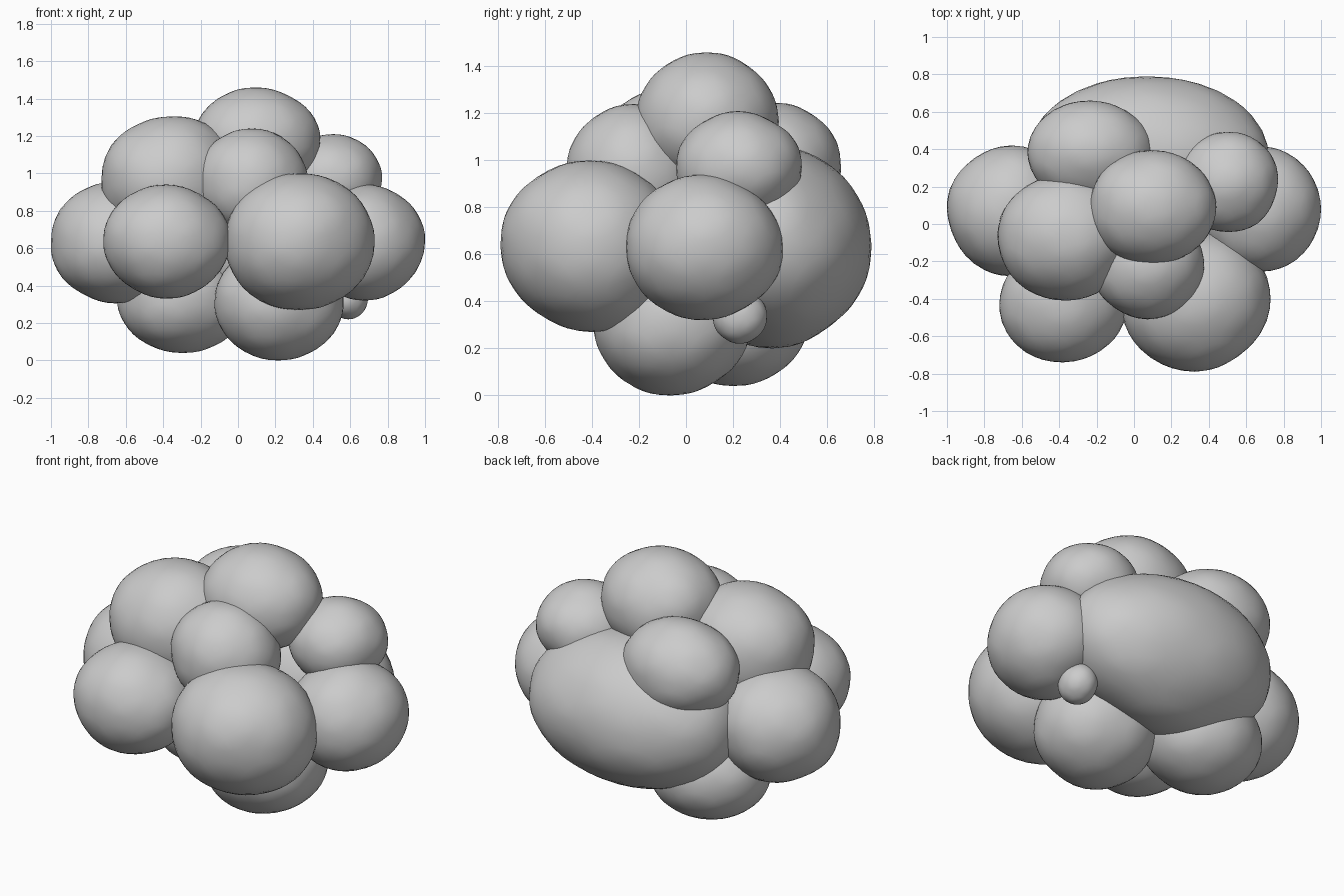
import bpy, bmesh, random
from mathutils import Vector

if "Cube" in bpy.data.objects:
    bpy.data.objects.remove(bpy.data.objects["Cube"])

random.seed(4)

# Overlapping lobes of the clump: name, centre, radii
LOBES = [
    ("front_right_lobe", (0.33, -0.41, 0.635), (0.40, 0.38, 0.365)),
    ("front_left_lobe", (-0.38, -0.42, 0.635), (0.34, 0.32, 0.305)),
    ("left_lobe", (-0.66, 0.07, 0.63), (0.34, 0.35, 0.325)),
    ("right_lobe", (0.68, 0.08, 0.63), (0.32, 0.335, 0.31)),
    ("back_lobe", (0.08, 0.37, 0.63), (0.64, 0.42, 0.43)),
    ("top_lobe", (0.10, 0.09, 1.17), (0.34, 0.305, 0.29)),
    ("upper_left_lobe", (-0.36, -0.07, 0.97), (0.37, 0.34, 0.335)),
    ("upper_front_lobe", (0.07, -0.22, 0.95), (0.305, 0.29, 0.29)),
    ("upper_right_lobe", (0.50, 0.225, 0.975), (0.27, 0.268, 0.235)),
    ("upper_back_lobe", (-0.23, 0.38, 0.97), (0.34, 0.28, 0.275)),
    ("lower_right_lobe", (0.22, -0.06, 0.31), (0.345, 0.335, 0.31)),
    ("lower_left_lobe", (-0.30, 0.20, 0.33), (0.345, 0.32, 0.29)),
    ("small_lobe", (0.59, 0.23, 0.335), (0.105, 0.115, 0.115)),
]


def add_lobe(name, centre, radii):
    bm = bmesh.new()
    bmesh.ops.create_icosphere(bm, subdivisions=2, radius=1)
    # slight lumpiness, then rounded off by subdivision
    for v in bm.verts:
        v.co *= 1 + random.uniform(-0.03, 0.03)
    mesh = bpy.data.meshes.new(name)
    bm.to_mesh(mesh)
    bm.free()
    obj = bpy.data.objects.new(name, mesh)
    bpy.context.collection.objects.link(obj)
    sub = obj.modifiers.new("rounding", 'SUBSURF')
    sub.levels = sub.render_levels = 2
    # measure the rounded shape so the lobe fits its radii exactly
    ev = obj.evaluated_get(bpy.context.evaluated_depsgraph_get())
    pts = [v.co.copy() for v in ev.data.vertices]
    lo = Vector([min(p[i] for p in pts) for i in range(3)])
    hi = Vector([max(p[i] for p in pts) for i in range(3)])
    mid, half = (lo + hi) / 2, (hi - lo) / 2
    for v in mesh.vertices:
        v.co = [(v.co[i] - mid[i]) / half[i] * radii[i] for i in range(3)]
    mesh.shade_smooth()
    obj.location = centre
    return obj


for lobe in LOBES:
    add_lobe(*lobe)
